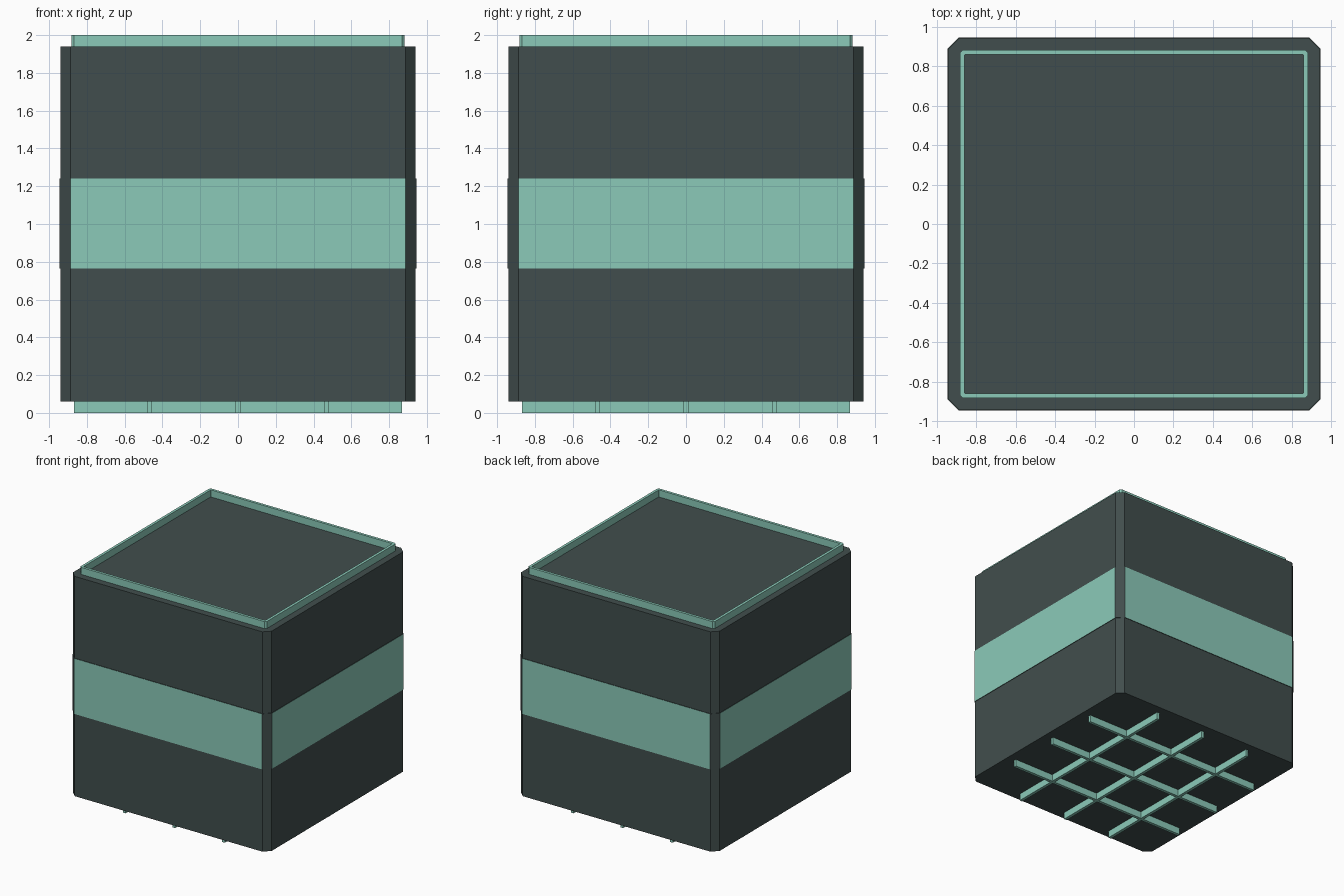
import bpy
import bmesh

cube = bpy.data.objects.get("Cube")
if cube:
    bpy.data.objects.remove(cube, do_unlink=True)


def material(name, colour):
    mat = bpy.data.materials.new(name)
    mat.use_nodes = True
    mat.diffuse_color = colour
    mat.node_tree.nodes["Principled BSDF"].inputs["Base Color"].default_value = colour
    return mat


DARK = material("dark slate", (0.053, 0.076, 0.074, 1))
MINT = material("mint green", (0.258, 0.591, 0.485, 1))


def octagon(half, cut):
    """Square outline with cut corners, counter-clockwise."""
    a, b = half, half - cut
    return [(b, -a), (a, -b), (a, b), (b, a), (-b, a), (-a, b), (-a, -b), (-b, -a)]


def finish(bm, name, *mats):
    mesh = bpy.data.meshes.new(name)
    bmesh.ops.recalc_face_normals(bm, faces=bm.faces)
    bm.to_mesh(mesh)
    bm.free()
    for mat in mats:
        mesh.materials.append(mat)
    obj = bpy.data.objects.new(name, mesh)
    bpy.context.collection.objects.link(obj)
    return obj


def ring(bm, outline, z):
    return [bm.verts.new((x, y, z)) for x, y in outline]


def bridge(bm, lower, upper):
    n = len(lower)
    return [bm.faces.new((lower[i], lower[(i + 1) % n], upper[(i + 1) % n], upper[i]))
            for i in range(n)]


# Crate body with a slightly raised band; only the flat band sides are mint
LEVELS = [(0.06, 0.94), (0.765, 0.94), (0.765, 0.945),
          (1.24, 0.945), (1.24, 0.94), (1.94, 0.94)]
bm = bmesh.new()
rings = [ring(bm, octagon(half, half - 0.888), z) for z, half in LEVELS]
bm.faces.new(rings[0])
bm.faces.new(rings[-1])
for i in range(len(rings) - 1):
    for k, face in enumerate(bridge(bm, rings[i], rings[i + 1])):
        if i == 2 and k % 2:
            face.material_index = 1
finish(bm, "crate_body", DARK, MINT)

# Raised stacking rim on the lid
bm = bmesh.new()
outer, inner = octagon(0.882, 0.015), octagon(0.859, 0.004)
loops = [ring(bm, o, z) for o, z in
         ((outer, 1.94), (outer, 2.0), (inner, 2.0), (inner, 1.94))]
for i in range(4):
    bridge(bm, loops[i], loops[(i + 1) % 4])
finish(bm, "top_rim", MINT)


# Crossed ribs under the base
def rib(name, x, y, size_x, size_y):
    bm = bmesh.new()
    bmesh.ops.create_cube(bm, size=1)
    for v in bm.verts:
        v.co = (x + v.co.x * size_x, y + v.co.y * size_y, 0.03 + v.co.z * 0.06)
    finish(bm, name, MINT)


for i, offset in enumerate((-0.47, 0, 0.47)):
    rib(f"base_rib_across_{i + 1}", 0, offset, 1.735, 0.026)
    rib(f"base_rib_along_{i + 1}", offset, 0, 0.026, 1.735)
